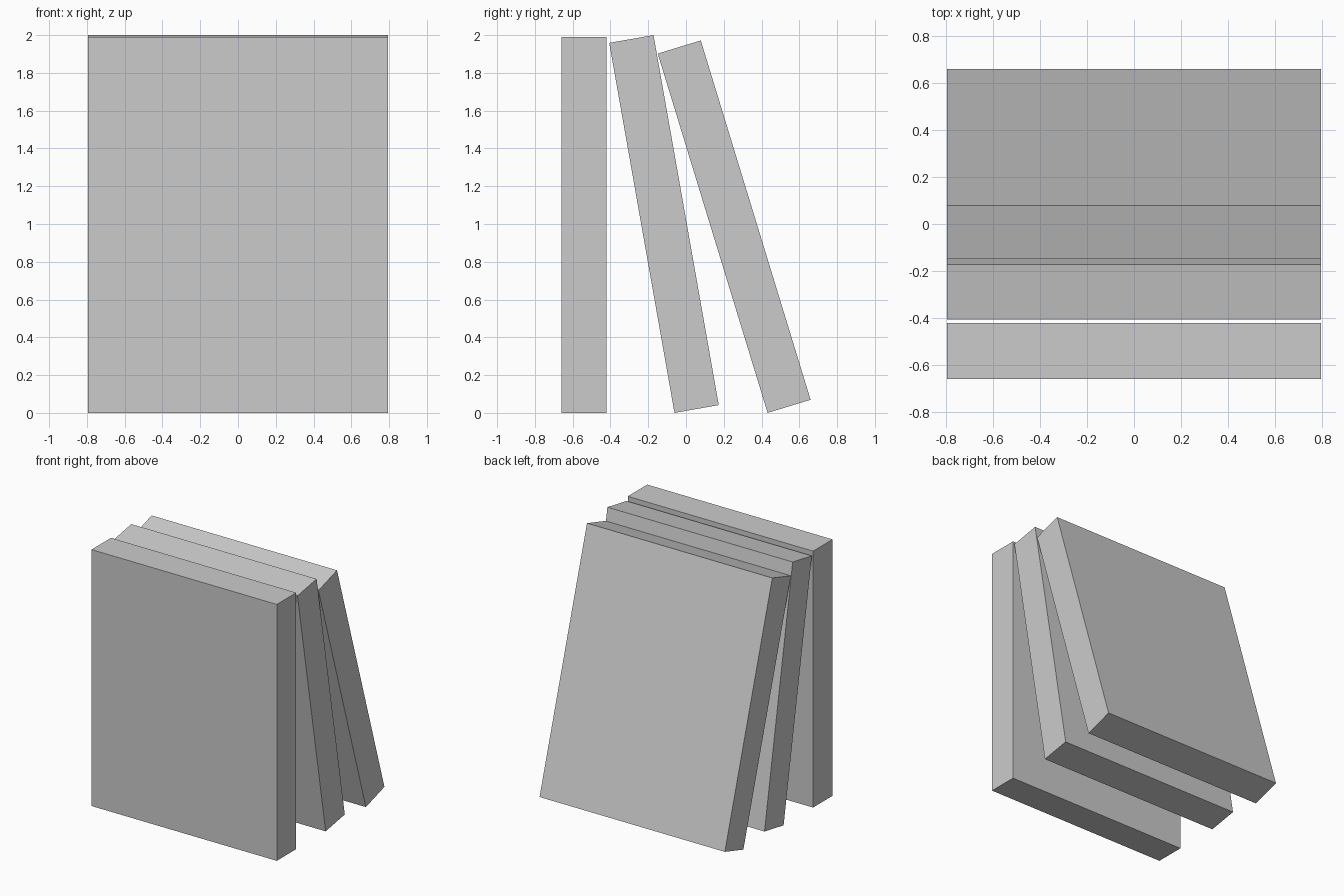
import bpy, math
from mathutils import Matrix

if "Cube" in bpy.data.objects:
    bpy.data.objects.remove(bpy.data.objects["Cube"])

W, T, H = 1.59, 0.238, 1.989  # book width, thickness, height


def book(name, y, lean):
    """Slab pivoting on its lower front edge at y, leaning toward -y by lean degrees."""
    bpy.ops.mesh.primitive_cube_add(size=1)
    ob = bpy.context.object
    ob.name = name
    ob.data.transform(Matrix.Translation((0, T / 2, H / 2)) @ Matrix.Diagonal((W, T, H, 1)))
    ob.location = (0, y, 0)
    ob.rotation_euler.x = math.radians(lean)
    return ob


# One upright book and two leaning against it
book("upright_book", -0.66, 0)
book("middle_leaning_book", -0.061, 10)
book("back_leaning_book", 0.432, 17)
